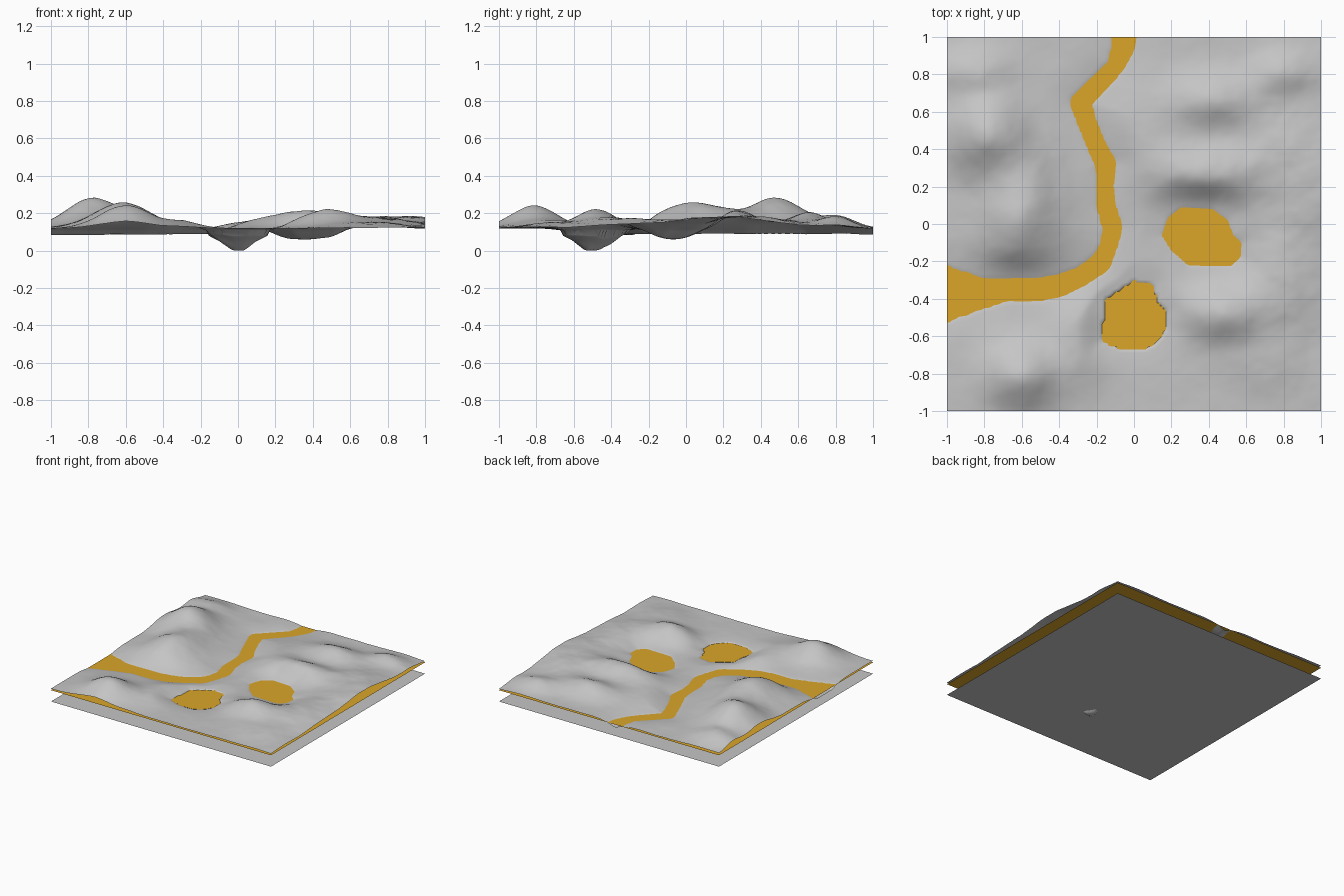
import bpy, math
from mathutils import noise, Vector

if "Cube" in bpy.data.objects:
    bpy.data.objects.remove(bpy.data.objects["Cube"])

N = 128            # terrain grid cells per side
WATER = 0.107      # water level
BASE = 0.014       # ground sheet level


def material(name, rgb):
    m = bpy.data.materials.new(name)
    m.diffuse_color = (*rgb, 1)
    m.use_nodes = True
    m.node_tree.nodes["Principled BSDF"].inputs["Base Color"].default_value = m.diffuse_color
    return m


GREY = material("grey_earth", (0.56, 0.56, 0.56))
GOLD = material("gold_water", (0.71, 0.38, 0.022))

# river centre line: x, y, half width
RIVER = [(-1.05, -0.375, 0.18), (-0.93, -0.372, 0.12), (-0.8, -0.37, 0.08),
         (-0.68, -0.35, 0.06), (-0.5, -0.348, 0.062), (-0.4, -0.33, 0.06),
         (-0.28, -0.28, 0.052), (-0.18, -0.21, 0.055), (-0.135, -0.12, 0.045),
         (-0.115, -0.02, 0.052), (-0.15, 0.1, 0.05), (-0.155, 0.2, 0.045),
         (-0.15, 0.32, 0.055), (-0.2, 0.42, 0.05), (-0.25, 0.54, 0.05),
         (-0.285, 0.65, 0.055), (-0.2, 0.74, 0.05), (-0.1, 0.84, 0.045),
         (-0.06, 0.94, 0.06), (-0.05, 1.05, 0.075)]

# lake shorelines
DEEP_LAKE = [(-0.17, -0.58), (-0.15, -0.49), (-0.14, -0.40), (-0.05, -0.345),
             (0.0, -0.31), (0.1, -0.33), (0.115, -0.42), (0.16, -0.47),
             (0.165, -0.56), (0.12, -0.63), (0.06, -0.66), (-0.02, -0.67),
             (-0.11, -0.65), (-0.17, -0.62)]
ROUND_LAKE = [(0.15, -0.06), (0.18, 0.03), (0.25, 0.09), (0.42, 0.08),
              (0.5, 0.02), (0.53, -0.06), (0.575, -0.1), (0.57, -0.18),
              (0.52, -0.225), (0.29, -0.22), (0.2, -0.14)]

# hills: x, y, height, radius x, radius y
HILLS = [(-0.78, 0.48, 0.16, 0.2, 0.2), (-0.62, 0.02, 0.13, 0.22, 0.24),
         (-0.55, 0.28, 0.04, 0.15, 0.2), (-0.6, -0.81, 0.12, 0.19, 0.17),
         (-0.3, -0.62, 0.04, 0.13, 0.28), (-0.85, 0.82, 0.06, 0.2, 0.12),
         (0.48, -0.48, 0.095, 0.2, 0.14), (0.4, 0.27, 0.09, 0.28, 0.14),
         (0.43, 0.66, 0.08, 0.22, 0.14), (0.8, 0.81, 0.06, 0.17, 0.12),
         (0.95, 0.18, 0.06, 0.25, 0.32), (0.78, -0.3, 0.05, 0.2, 0.28),
         (0.1, 0.48, 0.035, 0.25, 0.25), (0.75, 0.45, 0.035, 0.2, 0.2),
         (0.7, -0.75, 0.025, 0.25, 0.15)]


def segment(x, y, a, b):
    """Distance to segment a-b and the position along it."""
    dx, dy = b[0] - a[0], b[1] - a[1]
    t = ((x - a[0]) * dx + (y - a[1]) * dy) / (dx * dx + dy * dy)
    t = min(1, max(0, t))
    return math.hypot(x - a[0] - t * dx, y - a[1] - t * dy), t


def river_distance(x, y):
    best = 9
    for a, b in zip(RIVER, RIVER[1:]):
        d, t = segment(x, y, a, b)
        best = min(best, d - a[2] - t * (b[2] - a[2]))
    return best


def lake_distance(x, y, shore):
    best, inside = 9, False
    for a, b in zip(shore, shore[1:] + shore[:1]):
        best = min(best, segment(x, y, a, b)[0])
        if (a[1] > y) != (b[1] > y) and \
                x < a[0] + (y - a[1]) * (b[0] - a[0]) / (b[1] - a[1]):
            inside = not inside
    return -best if inside else best


def height(x, y):
    river = river_distance(x, y)
    deep = lake_distance(x, y, DEEP_LAKE)
    pond = lake_distance(x, y, ROUND_LAKE)
    # beds below the water
    if deep < 0:
        r = math.hypot(x, y + 0.5)
        return max(0, min(WATER - 0.004 + deep * 0.8, 0.5 * r))
    if pond < 0:
        return WATER - 0.047 * math.sin(min(1, -pond / 0.15) * math.pi / 2)
    if river < 0:
        return WATER - 0.001 - min(0.022, -river * 0.35)
    # hills and roughness on land
    land = 0.012
    for hx, hy, h, rx, ry in HILLS:
        land += h * math.exp(-((x - hx) / rx) ** 2 - ((y - hy) / ry) ** 2)
    rough = noise.fractal(Vector((x * 4, y * 4, 3.7)), 0.9, 2.1, 5)
    land += rough * (0.006 + 0.003 * max(0, x)) * min(1, 0.4 + land * 8)
    s = min(1, min(river, deep, pond) / 0.17)
    ramp = s * (2 - s)
    return WATER + 0.001 + max(0.002, land) * ramp


def mesh_object(name, verts, faces, mat):
    me = bpy.data.meshes.new(name)
    me.from_pydata(verts, [], faces)
    me.materials.append(mat)
    ob = bpy.data.objects.new(name, me)
    bpy.context.collection.objects.link(ob)
    return ob


def sheet(name, z, mat):
    return mesh_object(name, [(-1, -1, z), (1, -1, z), (1, 1, z), (-1, 1, z)],
                       [(0, 1, 2, 3)], mat)


# terrain surface with hills, river bed and lake beds
verts = []
for j in range(N + 1):
    for i in range(N + 1):
        x, y = 2 * i / N - 1, 2 * j / N - 1
        verts.append((x, y, height(x, y)))
W = N + 1
faces = [(j * W + i, j * W + i + 1, (j + 1) * W + i + 1, (j + 1) * W + i)
         for j in range(N) for i in range(N)]
terrain = mesh_object("terrain", verts, faces, GREY)
terrain.data.shade_smooth()

# flat water sheet and the ground sheet beneath it
sheet("water", WATER, GOLD)
sheet("ground_sheet", BASE, GREY)
